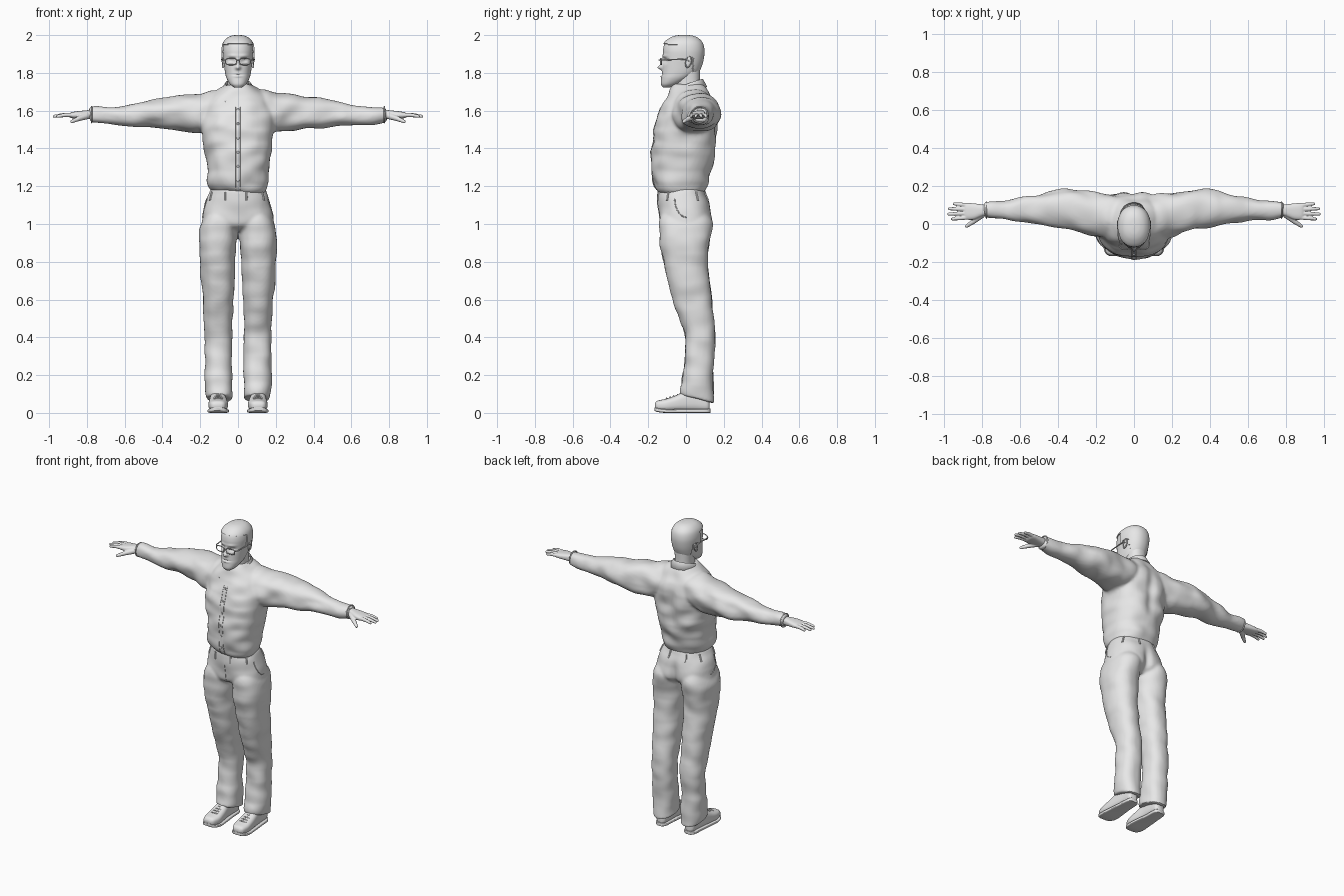
import bpy, bmesh, math
from mathutils import Vector, Matrix, noise
from mathutils.bvhtree import BVHTree

if "Cube" in bpy.data.objects:
    bpy.data.objects.remove(bpy.data.objects["Cube"])

GREY = bpy.data.materials.new("light_grey")
GREY.diffuse_color = (0.8, 0.8, 0.8, 1)
GREY.use_nodes = True
GREY.node_tree.nodes["Principled BSDF"].inputs["Base Color"].default_value = GREY.diffuse_color


def finish(name, bm):
    me = bpy.data.meshes.new(name)
    bmesh.ops.recalc_face_normals(bm, faces=bm.faces)
    bm.to_mesh(me)
    bm.free()
    ob = bpy.data.objects.new(name, me)
    bpy.context.collection.objects.link(ob)
    me.materials.append(GREY)
    return smooth(ob)


def smooth(ob):
    bpy.ops.object.select_all(action='DESELECT')
    ob.select_set(True)
    bpy.context.view_layer.objects.active = ob
    bpy.ops.object.shade_smooth_by_angle(angle=math.radians(40))
    return ob


def apply(ob, kind, **props):
    m = ob.modifiers.new(kind, kind)
    for k, v in props.items():
        setattr(m, k, v)
    bpy.context.view_layer.objects.active = ob
    bpy.ops.object.modifier_apply(modifier=m.name)


def loft(bm, rows, axis='z', side=1, p=2.3, n=40, sub=5):
    """Skin through rounded sections given as (t, u0, u1, v0, v1)."""
    rings = []
    R = [Vector(r) for r in rows]
    for i in range(len(R) - 1):
        a, b, c, d = R[max(i - 1, 0)], R[i], R[i + 1], R[min(i + 2, len(R) - 1)]
        for k in range(sub + (i == len(R) - 2)):
            s = k / sub
            rings.append(b + 0.5 * s * ((c - a) + s * ((2*a - 5*b + 4*c - d) + s * (3*b - 3*c + d - a))))
    loops = []
    for t, u0, u1, v0, v1 in rings:
        loop = []
        for k in range(n):
            c, s = math.cos(math.tau * k / n), math.sin(math.tau * k / n)
            u = (u0 + u1) / 2 + (u1 - u0) / 2 * math.copysign(abs(c) ** (2 / p), c)
            v = (v0 + v1) / 2 + (v1 - v0) / 2 * math.copysign(abs(s) ** (2 / p), s)
            x, y, z = {'z': (u, v, t), 'x': (t, u, v), 'y': (u, t, v)}[axis]
            loop.append(bm.verts.new((x * side, y, z)))
        loops.append(loop)
    for A, B in zip(loops, loops[1:]):
        for k in range(n):
            bm.faces.new((A[k], A[(k + 1) % n], B[(k + 1) % n], B[k]))
    bm.faces.new(loops[0])
    bm.faces.new(loops[-1])


def bulge(ob, spots):
    """Push a surface with soft round brushes: (centre, radii, move)."""
    for v in ob.data.vertices:
        co = v.co.copy()
        for c, r, d in spots:
            q = sum(((co[i] - c[i]) / r[i]) ** 2 for i in range(3))
            v.co += Vector(d) * math.exp(-q)


def creases(ob, amount, stretch):
    """Soft cloth folds along the normals."""
    move = [v.normal * amount * noise.noise(Vector([v.co[i] * stretch[i] for i in range(3)]))
            for v in ob.data.vertices]
    for v, m in zip(ob.data.vertices, move):
        v.co += m


def tube(name, pts, r, cyclic=False):
    cu = bpy.data.curves.new(name, 'CURVE')
    cu.dimensions, cu.bevel_depth, cu.bevel_resolution, cu.use_fill_caps = '3D', r, 2, True
    sp = cu.splines.new('POLY')
    sp.points.add(len(pts) - 1)
    for q, c in zip(sp.points, pts):
        q.co = (*c, 1)
    sp.use_cyclic_u = cyclic
    ob = bpy.data.objects.new(name, cu)
    bpy.context.collection.objects.link(ob)
    cu.materials.append(GREY)
    bpy.ops.object.select_all(action='DESELECT')
    ob.select_set(True)
    bpy.context.view_layer.objects.active = ob
    bpy.ops.object.convert(target='MESH')
    return smooth(bpy.context.object)


def surface(ob):
    return BVHTree.FromPolygons([v.co for v in ob.data.vertices], [p.vertices for p in ob.data.polygons])


def hit(tree, start, direction):
    return tree.ray_cast(Vector(start), Vector(direction))[0]


def sym(*rows):
    return [(z, -x, x, y0, y1) for z, x, y0, y1 in rows]


# Shirt: torso and sleeves fused
bm = bmesh.new()
loft(bm, sym((1.165, .14, -.14, .09), (1.19, .155, -.165, .105), (1.25, .162, -.178, .125),
             (1.35, .17, -.182, .15), (1.45, .188, -.174, .16), (1.55, .195, -.152, .165),
             (1.62, .185, -.128, .16), (1.67, .155, -.105, .14), (1.71, .11, -.088, .115),
             (1.745, .072, -.066, .085)), p=2.4)
for s in (1, -1):
    loft(bm, [(.02, 0, .13, 1.55, 1.68), (.12, -.07, .155, 1.5, 1.705), (.2, -.065, .165, 1.482, 1.688),
              (.3, -.032, .177, 1.493, 1.687), (.38, -.018, .186, 1.503, 1.67), (.5, -.002, .157, 1.518, 1.65),
              (.6, .012, .138, 1.525, 1.636), (.7, .025, .12, 1.533, 1.62), (.75, .03, .115, 1.537, 1.618),
              (.785, .034, .112, 1.54, 1.618)], 'x', s)
shirt = finish("shirt", bm)
apply(shirt, 'REMESH', mode='VOXEL', voxel_size=.009)
apply(shirt, 'SMOOTH', factor=.5, iterations=6)
creases(shirt, .014, (9, 7, 14))
bulge(shirt, [((s * .08, -.15, 1.52), (.07, .05, .07), (0, -.008, 0)) for s in (1, -1)]
      + [((0, .16, 1.5), (.03, .05, .15), (0, -.012, 0))])
smooth(shirt)
tree = surface(shirt)

# Shirt front strip and buttons
for x in (-.014, .014):
    tube("placket_seam", [hit(tree, (x, -1, 1.18 + .02 * k), (0, 1, 0)) for k in range(23)], .0025)
for k in range(6):
    c = hit(tree, (0, -1, 1.23 + .075 * k), (0, 1, 0))
    bm = bmesh.new()
    bmesh.ops.create_cone(bm, cap_ends=True, segments=16, radius1=.008, radius2=.006, depth=.008,
                          matrix=Matrix.Translation(c) @ Matrix.Rotation(math.pi / 2, 4, 'X'))
    finish("button", bm)
# Cuff seams
for s in (1, -1):
    tube("cuff_edge", [(s * .775, .073 + .042 * math.cos(k * math.tau / 32), 1.579 + .042 * math.sin(k * math.tau / 32))
                       for k in range(32)], .004, True)

# Folded collar, open at the throat
bm = bmesh.new()
prev = None
for k in range(49):
    t = (k / 48 * 2 - 1) * 2.8
    f = (abs(t) / 2.8) ** 2
    sn, cs = math.sin(t), math.cos(t)
    top = Vector((.069 * sn, .012 + .078 * cs - .012 * f, 1.765 - .085 * f))
    w = max(0, abs(t) - 1.9) / .9
    low = Vector((.088 * sn + math.copysign(.038 * w, t), .014 + .095 * cs - .03 * f, 1.725 - .05 * f - .03 * w))
    base = top + Vector((.004 * sn, .004 * cs, -.05))
    row = [bm.verts.new(q) for q in (base, top, low)]
    if prev:
        for j in (0, 1):
            bm.faces.new((prev[j], prev[j + 1], row[j + 1], row[j]))
    prev = row
collar = finish("collar", bm)
apply(collar, 'SOLIDIFY', thickness=.008, offset=0)

# Trousers: hips and legs fused
bm = bmesh.new()
loft(bm, sym((1.185, .143, -.147, .1), (1.12, .168, -.147, .12), (1.05, .188, -.143, .133),
             (.99, .19, -.13, .125), (.96, .14, -.08, .08)))
for s in (1, -1):
    loft(bm, [(1.06, .015, .165, -.12, .11), (1.0, .002, .196, -.142, .132), (.92, .006, .206, -.139, .126),
              (.8, .016, .202, -.12, .115), (.6, .024, .187, -.07, .137), (.5, .028, .18, -.037, .147),
              (.4, .03, .178, -.003, .154), (.25, .032, .176, -.01, .147), (.12, .028, .174, -.028, .145),
              (.075, .03, .166, -.033, .148)], side=s)
trousers = finish("trousers", bm)
apply(trousers, 'REMESH', mode='VOXEL', voxel_size=.008)
apply(trousers, 'SMOOTH', factor=.5, iterations=5)
creases(trousers, .008, (9, 9, 13))
bulge(trousers, [((s * .085, .13, 1.0), (.06, .06, .07), (0, .01, 0)) for s in (1, -1)]
      + [((0, .13, 1.0), (.025, .06, .1), (0, -.02, 0))])
for v in trousers.data.vertices:  # hem dips toward the heel
    if v.co.z < .22:
        v.co.z -= (v.co.y - .05) * .35 * (1 - v.co.z / .22)
smooth(trousers)
tree = surface(trousers)

# Belt loops, fly and pocket seams
for a in (-150, -115, -65, -30, 20, 60, 120, 160):
    d = Vector((math.sin(math.radians(a)), math.cos(math.radians(a)), 0))
    pts = [hit(tree, Vector((0, -.02, z)) + d, -d) for z in (1.125, 1.14, 1.155, 1.17)]
    tube("belt_loop", pts, .006)
tube("fly_seam", [hit(tree, (.006, -1, 1.0 + .02 * k), (0, 1, 0)) for k in range(9)], .002)
for s in (1, -1):
    pts = []
    for k in range(13):
        a = math.pi / 2 * k / 12
        pts.append(hit(tree, (s, .005 - .065 * math.sin(a), 1.135 - .1 * math.cos(a)), (-s, 0, 0)))
    tube("pocket_seam", pts, .003)

# Head and neck
bm = bmesh.new()
loft(bm, sym((1.723, .02, -.122, -.085), (1.74, .042, -.132, -.04), (1.77, .06, -.131, .02),
             (1.80, .068, -.127, .058), (1.84, .074, -.125, .078), (1.88, .079, -.122, .088),
             (1.92, .081, -.122, .091), (1.955, .074, -.112, .083), (1.978, .056, -.085, .062),
             (1.99, .032, -.055, .035), (1.994, .006, -.022, .002)), n=72, sub=9, p=2.2)
head = finish("head", bm)
bulge(head, [((s * .034, -.12, 1.865), (.02, .05, .014), (0, .014, 0)) for s in (1, -1)]
      + [((s * .033, -.12, 1.89), (.025, .05, .008), (0, -.005, 0)) for s in (1, -1)]
      + [((0, -.125, 1.828), (.012, .05, .011), (0, -.022, 0)),
         ((0, -.125, 1.85), (.009, .05, .022), (0, -.011, 0)),
         ((0, -.13, 1.79), (.024, .05, .004), (0, .006, 0)),
         ((0, -.13, 1.782), (.02, .05, .005), (0, -.005, 0))])
head.data.update()
bm = bmesh.new()
loft(bm, sym((1.64, .06, -.07, .08), (1.7, .056, -.056, .076), (1.76, .055, -.05, .074), (1.83, .058, -.05, .076)))
finish("neck", bm)


def shell(name, keep, thick):
    """Raised layer over part of the head."""
    b = bmesh.new()
    b.from_mesh(head.data)
    out = [f for f in b.faces if not keep(abs(f.calc_center_median().x), *f.calc_center_median().yz)]
    bmesh.ops.delete(b, geom=out, context='FACES')
    ob = finish(name, b)
    apply(ob, 'SOLIDIFY', thickness=thick, offset=1)
    return smooth(ob)


def hairline(x, y, z):
    if y < -.03:
        return z > 1.95 - .15 * max(0, x - .05)
    return z > (1.87 if y < -.01 else 1.885 if y < .035 else 1.81)


shell("hair", hairline, .007)
shell("beard", lambda x, y, z: y < -.02 and (z < 1.775 or (z < 1.81 and (x > .026 or z > 1.797))), .005)

# Ears and glasses
for s in (1, -1):
    bm = bmesh.new()
    bmesh.ops.create_uvsphere(bm, u_segments=20, v_segments=14, radius=1)
    for v in bm.verts:
        dent = .006 if v.co.x * s > .5 else 0
        v.co = (s * (.08 - dent) + v.co.x * .011, .013 + v.co.y * .017 + v.co.z * .006, 1.858 + v.co.z * .032)
    finish("ear", bm)
    rim = []
    for k in range(32):
        c, sn = math.cos(k * math.tau / 32), math.sin(k * math.tau / 32)
        rim.append((s * .037 + .029 * math.copysign(abs(c) ** .6, c), -.136 + .006 * abs(s * .037 + .029 * c) / .06,
                    1.86 + .017 * math.copysign(abs(sn) ** .6, sn)))
    tube("glasses_rim", rim, .003, True)
    tube("glasses_arm", [(s * .066, -.131, 1.868), (s * .079, -.115, 1.869), (s * .086, 0, 1.873), (s * .084, .02, 1.86)], .0035)
tube("glasses_bridge", [(-.009, -.136, 1.865), (0, -.142, 1.868), (.009, -.136, 1.865)], .003)


def limb(bm, a, b, r0, r1):
    a, b = Vector(a), Vector(b)
    q = (b - a).to_track_quat('Z', 'Y').to_matrix().to_4x4()
    bmesh.ops.create_cone(bm, cap_ends=True, segments=16, radius1=r0, radius2=r1, depth=(b - a).length,
                          matrix=Matrix.Translation((a + b) / 2) @ q)
    for c, r in ((a, r0), (b, r1)):
        bmesh.ops.create_icosphere(bm, subdivisions=2, radius=r, matrix=Matrix.Translation(c))


# Hands with fingers and thumb
for s in (1, -1):
    bm = bmesh.new()
    loft(bm, [(.74, .046, .1, 1.558, 1.605), (.79, .042, .102, 1.555, 1.603), (.84, .024, .108, 1.557, 1.598),
              (.88, .023, .11, 1.56, 1.592), (.895, .035, .1, 1.567, 1.584)], 'x', s, p=2.6)
    for y0, y1, x1 in ((.034, .026, .955), (.056, .052, .974), (.078, .08, .97), (.099, .106, .945)):
        mid = (s * (.88 + x1) / 2, (y0 + y1) / 2, 1.577)
        limb(bm, (s * .88, y0, 1.577), mid, .0115, .0105)
        limb(bm, mid, (s * x1, y1, 1.57), .0105, .008)
    limb(bm, (s * .8, .048, 1.572), (s * .845, .012, 1.557), .018, .013)
    limb(bm, (s * .845, .012, 1.557), (s * .88, -.012, 1.542), .013, .009)
    hand = finish("hand", bm)
    apply(hand, 'REMESH', mode='VOXEL', voxel_size=.0035)
    apply(hand, 'SMOOTH', factor=.5, iterations=3)
    smooth(hand)

# Shoes with soles and laces
for s in (1, -1):
    bm = bmesh.new()
    loft(bm, [(-.165, .085, .13, .025, .05), (-.152, .068, .146, .014, .064), (-.11, .054, .156, .008, .074),
              (-.06, .056, .154, .008, .09), (0, .064, .148, .008, .115), (.06, .066, .142, .008, .12),
              (.11, .07, .138, .008, .1), (.125, .085, .125, .015, .07)], 'y', s, p=2.7)
    finish("shoe", bm)
    bm = bmesh.new()
    loft(bm, [(-.167, .085, .13, .012, .03), (-.152, .063, .151, .005, .026), (-.11, .049, .161, 0, .02),
              (-.04, .053, .157, 0, .02), (.04, .062, .15, 0, .02), (.11, .066, .143, 0, .022),
              (.13, .085, .125, 0, .022)], 'y', s, p=5)
    finish("sole", bm)
    for k in range(4):
        y, z = -.1 + .02 * k, .076 + .006 * k
        tube("lace", [(s * .08, y, z - .004), (s * .105, y - .004, z + .002), (s * .13, y, z - .004)], .004)
